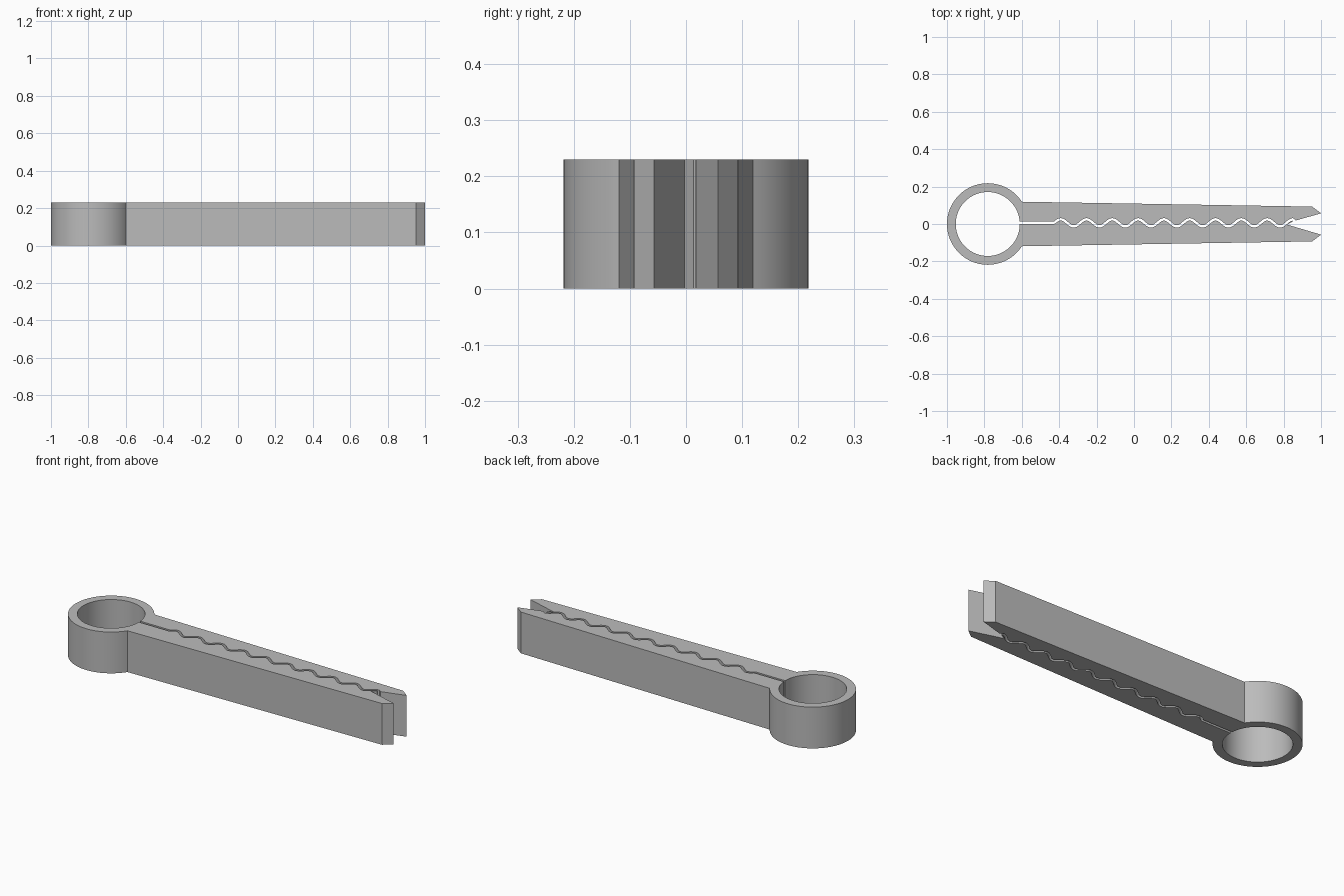
import bpy, bmesh, math
from math import sin, cos, pi, asin

cube = bpy.data.objects.get("Cube")
if cube:
    bpy.data.objects.remove(cube, do_unlink=True)

HEIGHT = 0.23
RING_X, OUTER_R, INNER_R = -0.782, 0.218, 0.171
SLIT_Y, HALF_GAP = 0.006, 0.0065
WAVE_START, PITCH, AMP = -0.4265, 0.138, 0.019
SHOULDER_Y = 0.119


def arc(radius, start, end, steps):
    """Points of the spring ring between two angles."""
    angles = [start + (end - start) * i / steps for i in range(steps + 1)]
    return [(RING_X + radius * cos(a), radius * sin(a)) for a in angles]


def slit_edge(side, end_x):
    """One edge of the wavy gap, offset from its centre line."""
    k = 2 * pi / PITCH
    steps = round((end_x - WAVE_START) / PITCH * 16)
    points = []
    for i in range(steps + 1):
        t = (end_x - WAVE_START) * i / steps
        slope = AMP * k * cos(k * t) if i else 0
        n = math.hypot(slope, 1)
        points.append((WAVE_START + t - side * HALF_GAP * slope / n,
                       SLIT_Y + AMP * sin(k * t) + side * HALF_GAP / n))
    return points


# Outline: upper jaw, ring outside, lower jaw, ring inside
shoulder = asin(SHOULDER_Y / OUTER_R)
top_gap = asin((SLIT_Y + HALF_GAP) / INNER_R)
low_gap = asin((SLIT_Y - HALF_GAP) / INNER_R)
outline = slit_edge(1, 0.85)
outline += [(0.866, 0.019), (1.0, 0.057), (0.953, 0.093)]
outline += arc(OUTER_R, shoulder, 2 * pi - shoulder, 72)
outline += [(0.953, -0.093), (1.0, -0.057), (0.818, -0.003), (0.848, 0.013)]
outline += reversed(slit_edge(-1, 0.845))
outline += arc(INNER_R, 2 * pi + low_gap, top_gap, 80)

# Extrude the outline into the clip body
bm = bmesh.new()
base = bm.faces.new([bm.verts.new((x, y, 0)) for x, y in outline])
result = bmesh.ops.extrude_face_region(bm, geom=[base], use_keep_orig=True)
top = [v for v in result["geom"] if isinstance(v, bmesh.types.BMVert)]
bmesh.ops.translate(bm, verts=top, vec=(0, 0, HEIGHT))
bmesh.ops.recalc_face_normals(bm, faces=bm.faces)
caps = [f for f in bm.faces if len(f.verts) > 4]
bmesh.ops.triangulate(bm, faces=caps)

mesh = bpy.data.meshes.new("clip_body")
bm.to_mesh(mesh)
bm.free()
clip = bpy.data.objects.new("clip_body", mesh)
bpy.context.collection.objects.link(clip)

# Plain grey plastic
grey = bpy.data.materials.new("grey_plastic")
grey.use_nodes = True
colour = (0.5, 0.5, 0.5, 1)
grey.diffuse_color = colour
grey.node_tree.nodes["Principled BSDF"].inputs["Base Color"].default_value = colour
mesh.materials.append(grey)

bpy.ops.object.select_all(action="DESELECT")
clip.select_set(True)
bpy.context.view_layer.objects.active = clip
bpy.ops.object.shade_smooth_by_angle(angle=math.radians(30))
